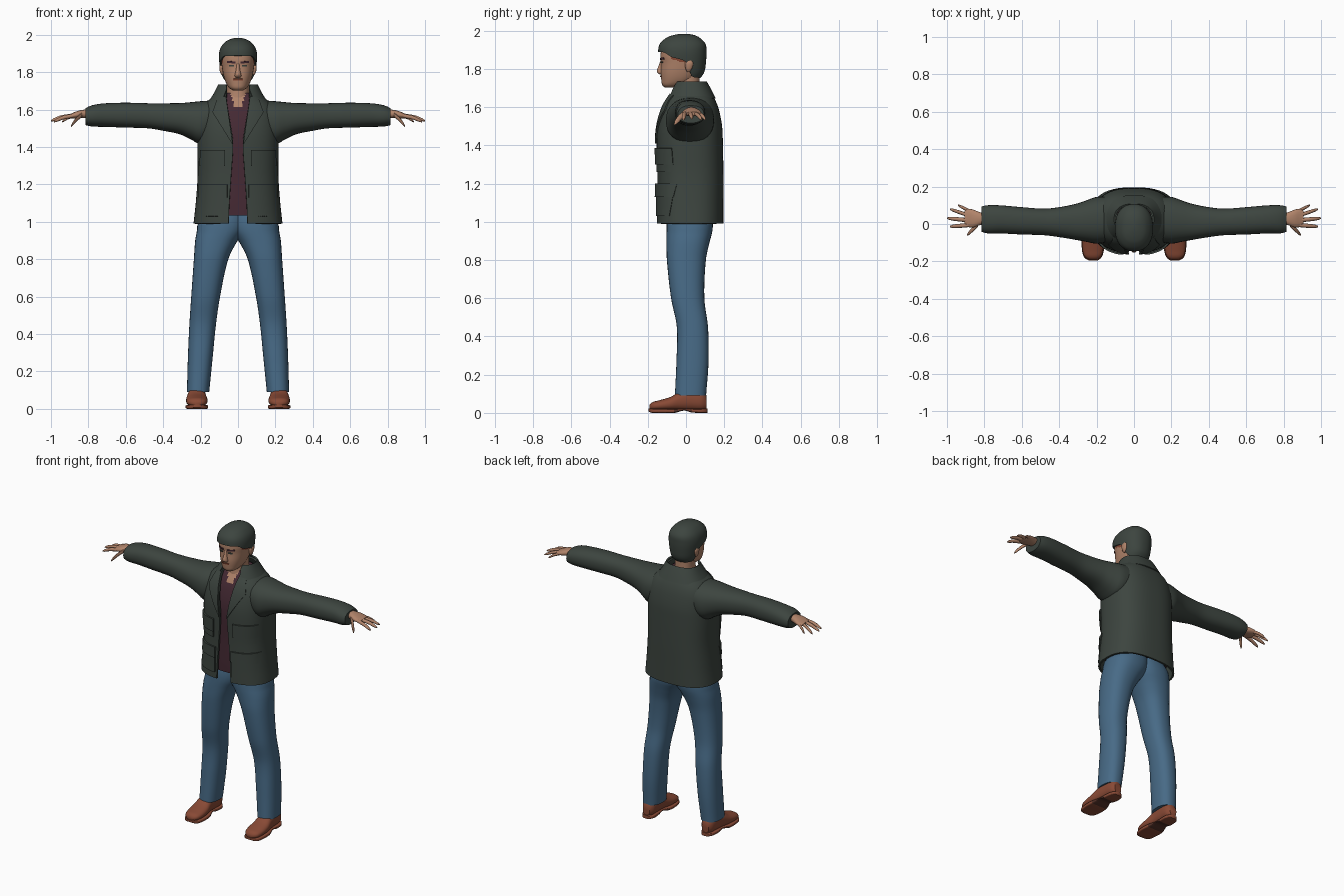
import bpy, bmesh, math

cube = bpy.data.objects.get("Cube")
if cube:
    bpy.data.objects.remove(cube)


def material(name, *rgb):
    mat = bpy.data.materials.new(name)
    mat.use_nodes = True
    mat.diffuse_color = (*rgb, 1)
    mat.node_tree.nodes["Principled BSDF"].inputs["Base Color"].default_value = (*rgb, 1)
    return mat


OLIVE = material("dark olive cloth", .046, .059, .05)
MAROON = material("maroon shirt", .06, .023, .034)
DENIM = material("blue denim", .064, .145, .24)
SKIN = material("skin", .44, .23, .145)
LEATHER = material("brown leather", .25, .068, .036)
SOLE = material("dark sole", .09, .032, .022)
SIDES = (("left_", 1), ("right_", -1))


def at(rows, t):
    """Smoothly interpolate the columns of a section table at t."""
    last = len(rows) - 1
    i = next((k for k, r in enumerate(rows) if k and r[0] >= t), last)
    o, p, q, w = rows[max(i - 2, 0)], rows[i - 1], rows[i], rows[min(i + 1, last)]
    h = q[0] - p[0]
    s = min(max((t - p[0]) / h, 0), 1)
    out = []
    for c in range(1, len(p)):
        m0 = (q[c] - o[c]) / (q[0] - o[0]) * h
        m1 = (w[c] - p[c]) / (w[0] - p[0]) * h
        d = q[c] - p[c]
        out.append(p[c] + s * (m0 + s * (3 * d - 2 * m0 - m1 + s * (m0 + m1 - 2 * d))))
    return out


def finish(name, bm, mats, thick=0, rule=None):
    bmesh.ops.recalc_face_normals(bm, faces=bm.faces)
    for f in bm.faces:
        f.smooth = True
        if rule and rule(f.calc_center_median()):
            f.material_index = 1
    mesh = bpy.data.meshes.new(name)
    bm.to_mesh(mesh)
    bm.free()
    for m in mats:
        mesh.materials.append(m)
    ob = bpy.data.objects.new(name, mesh)
    bpy.context.collection.objects.link(ob)
    if thick:
        solid = ob.modifiers.new("thickness", "SOLIDIFY")
        solid.thickness, solid.offset = thick, 0
    split = ob.modifiers.new("sharp edges", "EDGE_SPLIT")
    split.split_angle = math.radians(50)
    return ob


def tube(name, rows, mats, axis="z", p=2.3, n=32, steps=30, side=1,
         gap=False, hem=None, thick=0, rule=None):
    """Loft superellipse sections: (position, a low, a high, b low, b high[, front gap])."""
    bm = bmesh.new()
    rings = []
    for j in range(steps + 1):
        ring = []
        for k in range(n):
            ang = 2 * math.pi * k / n
            start, end = rows[0][0], rows[-1][0]
            if hem:
                start = hem(math.sin(ang))
            t = start + (end - start) * j / steps
            sec = at(rows, t)
            if gap:
                a0 = math.acos((sec[4] / sec[1]) ** (p / 2))
                ang = -a0 + (math.pi + 2 * a0) * k / (n - 1)
            c, s = math.cos(ang), math.sin(ang)
            u = math.copysign(abs(c) ** (2 / p), c)
            v = math.copysign(abs(s) ** (2 / p), s)
            a = (sec[0] + sec[1]) / 2 + u * (sec[1] - sec[0]) / 2
            b = (sec[2] + sec[3]) / 2 + v * (sec[3] - sec[2]) / 2
            x, y, z = {"x": (t, a, b), "y": (a, t, b), "z": (a, b, t)}[axis]
            ring.append(bm.verts.new((x * side, y, z)))
        rings.append(ring)
    for lo, hi in zip(rings, rings[1:]):
        for k in range(n - 1 if gap else n):
            m = (k + 1) % n
            bm.faces.new((lo[k], lo[m], hi[m], hi[k]))
    if not gap:
        bm.faces.new(rings[-1])
        if not hem:
            bm.faces.new(rings[0])
    return finish(name, bm, mats, thick, rule)


def patch(name, rows, corners, mat, p=2.3, lift=.003, thick=.005, side=1, n=10):
    """Drape a four-cornered (x, z) plate over the front of a loft."""
    bm = bmesh.new()
    (ax, az), (bx, bz), (cx, cz), (dx, dz) = corners
    grid = []
    for j in range(n + 1):
        v, line = j / n, []
        for i in range(n + 1):
            u = i / n
            x = (ax * (1 - u) + bx * u) * (1 - v) + (dx * (1 - u) + cx * u) * v
            z = (az * (1 - u) + bz * u) * (1 - v) + (dz * (1 - u) + cz * u) * v
            sec = at(rows, z)
            f = min(abs(x) / sec[1], .995)
            y = (sec[2] + sec[3]) / 2 - (sec[3] - sec[2]) / 2 * (1 - f ** p) ** (1 / p)
            line.append(bm.verts.new((x * side, y - lift, z)))
        grid.append(line)
    for r, s in zip(grid, grid[1:]):
        for i in range(n):
            bm.faces.new((r[i], r[i + 1], s[i + 1], s[i]))
    return finish(name, bm, [mat], thick)


def sym(*rows):
    """Section rows given as (z, half width, front, back, ...)."""
    return [(r[0], -r[1], *r[1:]) for r in rows]


# Jacket body, open at the front
jacket = sym((.99, .232, -.148, .19, .05), (1.1, .22, -.146, .19, .046),
             (1.25, .21, -.145, .19, .036), (1.42, .212, -.148, .187, .026),
             (1.5, .21, -.142, .183, .036), (1.58, .2, -.122, .168, .05),
             (1.63, .172, -.1, .15, .058), (1.66, .135, -.082, .133, .062),
             (1.69, .106, -.066, .115, .06), (1.72, .098, -.052, .1, .062))
tube("jacket_body", jacket, [OLIVE], p=2.6, n=56, steps=40, gap=True, thick=.012)
collar = sym((1.645, .15, -.098, .15, .085), (1.68, .128, -.082, .133, .07),
             (1.71, .112, -.066, .117, .06), (1.732, .102, -.052, .104, .062))
tube("jacket_collar", collar, [OLIVE], p=2.4, n=48, steps=10, gap=True, thick=.01)

# Shirt with an open neck
shirt = [(1.035, -.19, .19, -.125, .16)]
shirt += [(r[0], r[1] + .02, r[2] - .02, r[3] + .02, r[4] - .02) for r in jacket[1:-1]]
tube("shirt", shirt, [MAROON, SKIN], p=2.6, n=72, steps=60,
     rule=lambda c: c.y < 0 and abs(c.x) < (c.z - 1.585) * .42)

# Sleeves, lapels, pockets
sleeve = [(.1, -.09, .145, 1.45, 1.652), (.2, -.105, .145, 1.415, 1.645),
          (.25, -.096, .128, 1.44, 1.64), (.31, -.085, .108, 1.468, 1.635),
          (.4, -.07, .09, 1.487, 1.634), (.48, -.06, .082, 1.5, 1.634),
          (.6, -.056, .09, 1.504, 1.637), (.72, -.05, .1, 1.508, 1.633),
          (.785, -.05, .1, 1.51, 1.622), (.815, -.042, .094, 1.517, 1.608)]


def box(x0, x1, z0, z1):
    return (x0, z0), (x1, z0), (x1, z1), (x0, z1)


for label, s in SIDES:
    tube(label + "sleeve", sleeve, [OLIVE], "x", side=s, steps=40)
    patch(label + "lapel", jacket, ((.027, 1.41), (.135, 1.585), (.108, 1.66), (.064, 1.67)),
          OLIVE, 2.6, .011, .009, s)
    for part, shape, lift in (("chest_pocket", box(.075, .196, 1.26, 1.37), .008),
                              ("chest_flap", box(.07, .2, 1.3, 1.385), .015),
                              ("hip_pocket", box(.062, .204, 1.03, 1.18), .008),
                              ("hip_flap", box(.057, .208, 1.13, 1.2), .015)):
        patch(label + part, jacket, shape, OLIVE, 2.6, lift, .01, s, 14)

# Jeans
leg = [(.09, .154, .273, -.058, .105), (.27, .136, .268, -.05, .118),
       (.45, .118, .26, -.048, .115), (.6, .096, .25, -.078, .096),
       (.8, .052, .236, -.1, .104), (.9, .002, .229, -.102, .125),
       (.95, -.035, .22, -.102, .138), (1.0, -.05, .212, -.1, .14),
       (1.05, -.05, .17, -.09, .13)]

# Shoes
shoe = [(-.192, .2, .236, .02, .04), (-.178, .178, .262, .014, .055),
        (-.14, .165, .275, .012, .066), (-.08, .164, .277, .012, .084),
        (-.03, .172, .27, .012, .112), (.03, .173, .264, .012, .125),
        (.085, .176, .257, .012, .115), (.108, .192, .242, .02, .09)]
sole = [(-.196, .196, .24, .008, .022), (-.18, .174, .266, 0, .022),
        (-.13, .16, .279, 0, .022), (-.06, .163, .278, 0, .022),
        (-.01, .178, .264, .012, .022), (.03, .176, .264, .002, .022),
        (.09, .176, .258, 0, .022), (.113, .194, .24, 0, .022)]

# Hands
palm = [(.79, 0, .06, 1.555, 1.597), (.82, -.005, .062, 1.555, 1.6),
        (.86, -.018, .077, 1.553, 1.592), (.89, -.015, .081, 1.553, 1.58),
        (.905, 0, .07, 1.557, 1.575)]
fingers = {"thumb": ((.835, -.002, 1.572), (.892, -.058, 1.512), .013),
           "index_finger": ((.885, -.006, 1.567), (.985, -.014, 1.535), .011),
           "middle_finger": ((.885, .02, 1.568), (1.0, .031, 1.54), .011),
           "ring_finger": ((.885, .046, 1.567), (.985, .08, 1.536), .01),
           "little_finger": ((.88, .07, 1.565), (.94, .1, 1.535), .009)}


def finger_rows(a, b, r):
    rows = []
    for t, k in ((0, 1), (.5, 1), (.85, .8), (1, .35)):
        x, y, z = (i + (j - i) * t for i, j in zip(a, b))
        z += .006 * math.sin(math.pi * t)
        rows.append((x, y - r * k, y + r * k, z - r * k, z + r * k))
    return rows


for label, s in SIDES:
    tube(label + "jeans_leg", leg, [DENIM], p=2.35, side=s, steps=40)
    tube(label + "shoe", shoe, [LEATHER], "y", side=s)
    tube(label + "shoe_sole", sole, [LEATHER, SOLE], "y", p=5, side=s,
         rule=lambda c: -.06 < c.y < .03 and c.z < .016)
    tube(label + "palm", palm, [SKIN], "x", side=s, n=20, steps=12)
    for part, (a, b, r) in fingers.items():
        tube(label + part, finger_rows(a, b, r), [SKIN], "x", p=2, n=10, steps=8, side=s)

# Neck and head, with reddish sideburns
tube("neck", sym((1.6, .07, -.07, .08), (1.68, .06, -.058, .072), (1.8, .058, -.05, .07)), [SKIN])
head = sym((1.703, .028, -.112, -.04), (1.715, .046, -.124, -.01), (1.74, .063, -.129, .04),
           (1.78, .077, -.132, .07), (1.83, .086, -.13, .085), (1.87, .09, -.133, .09),
           (1.91, .088, -.126, .09), (1.94, .075, -.1, .075), (1.96, .04, -.06, .04))
tube("head", head, [SKIN, LEATHER], n=64, steps=50,
     rule=lambda c: abs(c.x) > .06 and -.08 < c.y < .01 and c.z > 1.83 - c.y * .3)

# Nose, ears and painted face
tube("nose", sym((1.77, .01, -.136, -.11), (1.778, .018, -.148, -.11), (1.79, .016, -.153, -.11),
                 (1.82, .01, -.142, -.11), (1.85, .008, -.131, -.11)), [SKIN], n=16, steps=14)
patch("mouth", head, box(-.025, .025, 1.757, 1.765), LEATHER)
ear = [(1.785, .08, .088, .005, .02), (1.8, .078, .096, -.002, .03),
       (1.83, .08, .1, -.006, .038), (1.845, .083, .095, .005, .03)]
for label, s in SIDES:
    tube(label + "ear", ear, [SKIN], side=s, n=16, steps=12)
    patch(label + "eyebrow", head, ((.014, 1.847), (.058, 1.85), (.056, 1.86), (.014, 1.857)),
          MAROON, side=s)
    patch(label + "eye", head, box(.021, .046, 1.83, 1.838), OLIVE, side=s)

# Hair cap with a hairline that drops toward the nape
hair = sym((1.74, .07, -.1, .06), (1.78, .084, -.13, .09), (1.83, .093, -.138, .1),
           (1.89, .098, -.142, .103), (1.93, .089, -.133, .098), (1.96, .064, -.1, .07),
           (1.973, .04, -.066, .044), (1.98, .014, -.03, .014))
hairline = [(-1, 1.888), (-.7, 1.885), (-.4, 1.862), (-.1, 1.852),
            (.12, 1.835), (.4, 1.768), (1, 1.755)]
tube("hair", hair, [OLIVE], n=56, steps=30, thick=.008, hem=lambda u: at(hairline, u)[0])
